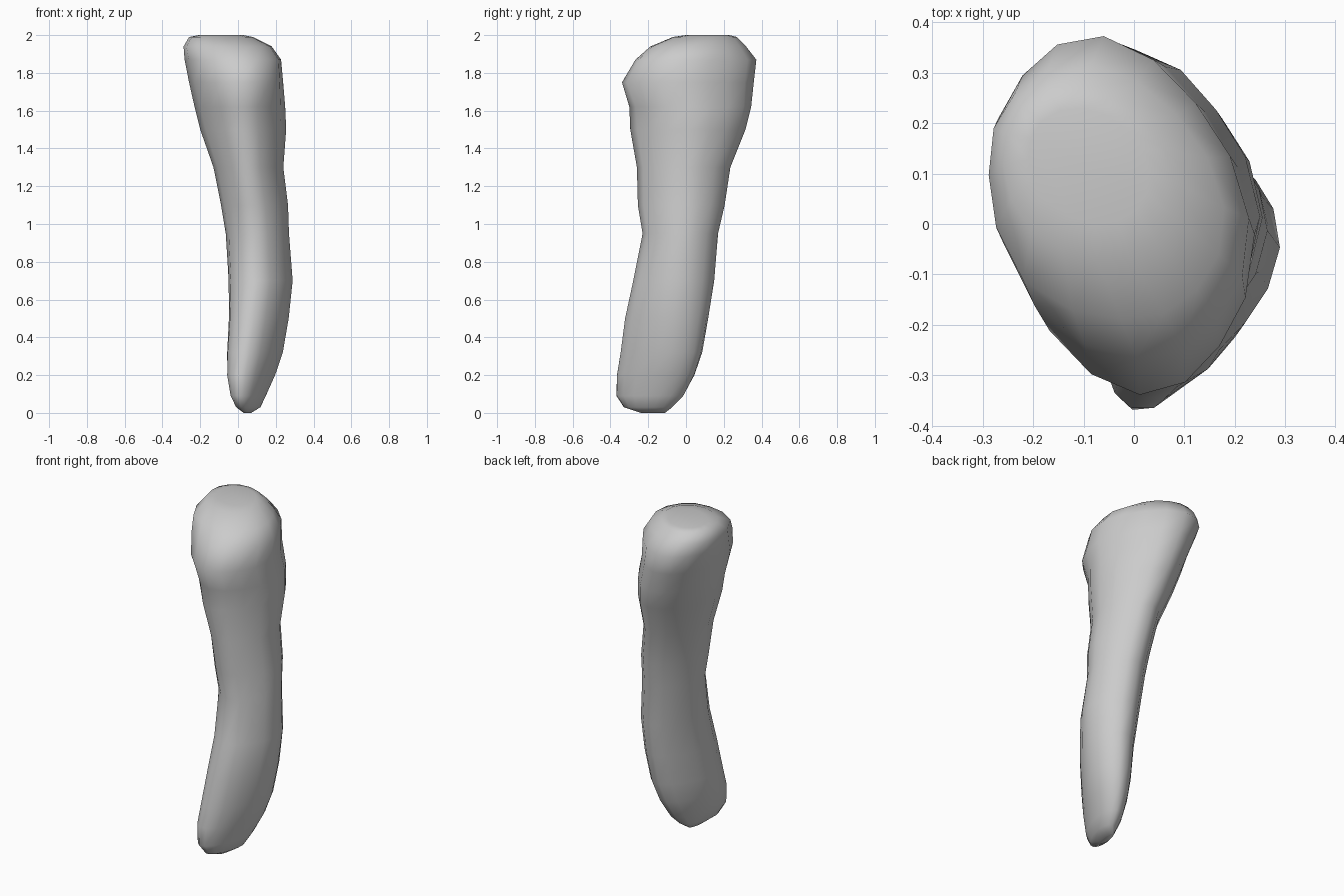
import bpy, bmesh
from math import sin, cos, asin, pi

cube = bpy.data.objects.get("Cube")
if cube:
    bpy.data.objects.remove(cube)

SIDES = 16

# Cross-sections: height, x min, x max, y min, y max, skew,
# diagonal pinch, pinch of the front quadrant towards -x
SECTIONS = [
    (0.00, 0.03, 0.07, -0.24, -0.11, 0.4, 0, 0),
    (0.03, -0.01, 0.12, -0.33, -0.07, 0.5, 0.03, 0),
    (0.09, -0.04, 0.15, -0.37, -0.01, 0.5, 0.04, 0),
    (0.20, -0.06, 0.20, -0.37, 0.05, 0.45, 0.05, 0.02),
    (0.32, -0.06, 0.24, -0.35, 0.09, 0.38, 0.06, 0.03),
    (0.50, -0.05, 0.27, -0.325, 0.12, 0.3, 0.06, 0.04),
    (0.70, -0.05, 0.29, -0.28, 0.15, 0.17, 0.07, 0.05),
    (0.95, -0.065, 0.27, -0.23, 0.17, 0.1, 0.07, 0.08),
    (1.10, -0.09, 0.265, -0.255, 0.205, 0.1, 0.08, 0.10),
    (1.30, -0.13, 0.24, -0.26, 0.235, 0.07, 0.09, 0.12),
    (1.50, -0.20, 0.255, -0.295, 0.315, 0.02, 0.09, 0.12),
    (1.62, -0.23, 0.25, -0.30, 0.345, -0.05, 0.08, 0.09),
    (1.75, -0.26, 0.24, -0.34, 0.36, -0.17, 0.06, 0.02),
    (1.87, -0.285, 0.23, -0.27, 0.375, -0.25, 0.05, -0.08),
    (1.94, -0.29, 0.18, -0.19, 0.32, -0.25, 0.03, -0.14),
    (1.99, -0.26, 0.08, -0.07, 0.27, -0.2, 0, -0.06),
    (2.00, -0.21, 0.03, 0.00, 0.23, -0.2, 0, 0),
]


def ring(bm, z, x0, x1, y0, y1, skew, pinch, front_pinch):
    """One skewed oval with pinched or filled diagonals."""
    verts = []
    for i in range(SIDES):
        t = 2 * pi * i / SIDES - asin(skew) / 2
        u, v = cos(t), sin(t + asin(skew))
        amount = front_pinch if u < 0 and v < 0 else pinch
        r = 1 - amount * sin(2 * t + asin(skew)) ** 2
        x = (x0 + x1) / 2 + r * u * (x1 - x0) / 2
        y = (y0 + y1) / 2 + r * v * (y1 - y0) / 2
        verts.append(bm.verts.new((x, y, z)))
    return verts


# Loft the leaning, club-shaped body and close both ends
bm = bmesh.new()
rings = [ring(bm, *s) for s in SECTIONS]
for low, high in zip(rings, rings[1:]):
    for i in range(SIDES):
        j = (i + 1) % SIDES
        bm.faces.new((low[i], low[j], high[j], high[i]))
bm.faces.new(rings[0][::-1])
bm.faces.new(rings[-1])
bmesh.ops.recalc_face_normals(bm, faces=bm.faces)
for face in bm.faces:
    face.smooth = True

mesh = bpy.data.meshes.new("club_body")
bm.to_mesh(mesh)
bm.free()
body = bpy.data.objects.new("club_body", mesh)
bpy.context.collection.objects.link(body)

# Plain grey surface
grey = bpy.data.materials.new("light_grey")
grey.use_nodes = True
colour = (0.6, 0.6, 0.6, 1)
grey.diffuse_color = colour
grey.node_tree.nodes["Principled BSDF"].inputs["Base Color"].default_value = colour
mesh.materials.append(grey)
